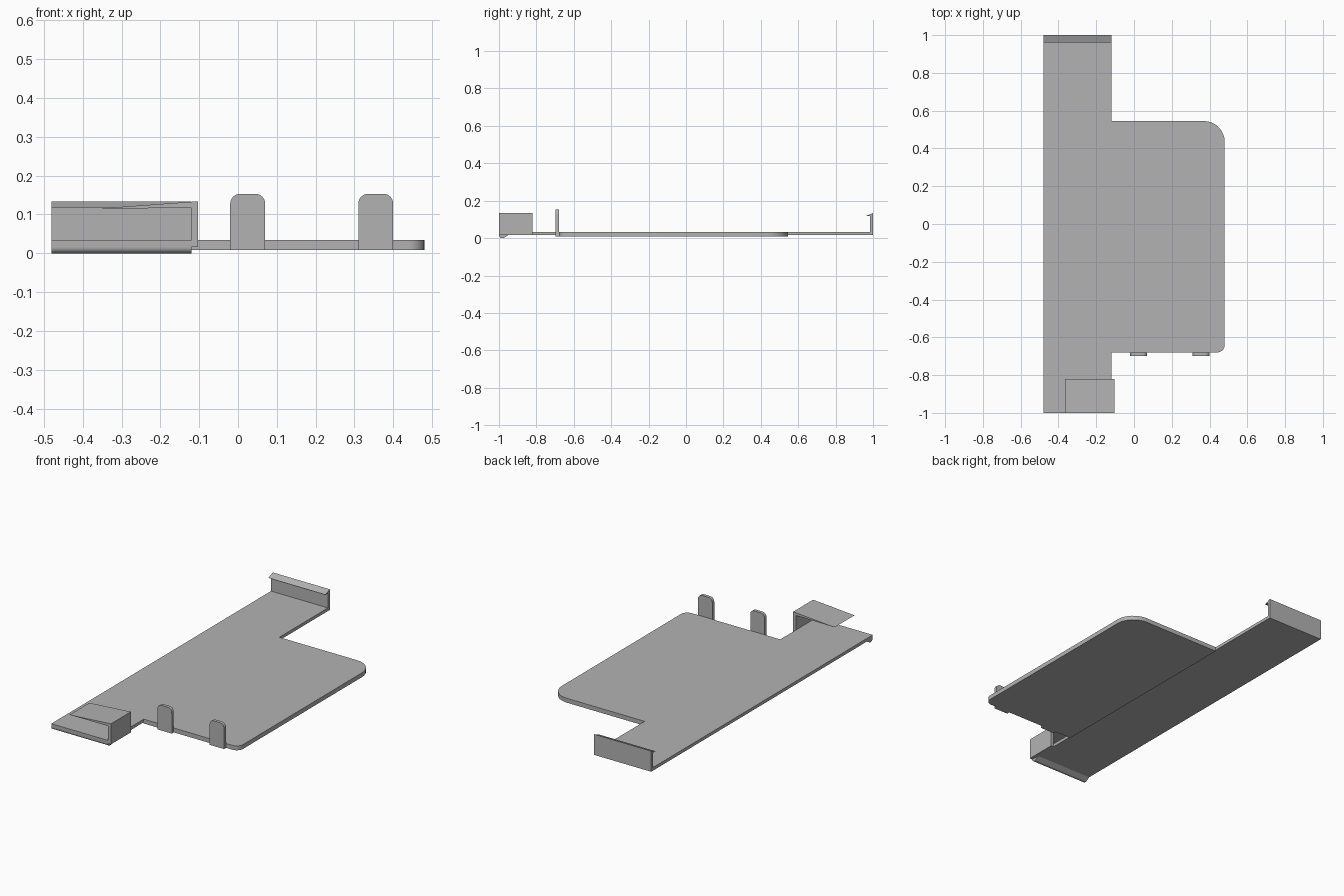
import bpy, bmesh, math
from mathutils import Vector

cube = bpy.data.objects.get("Cube")
if cube:
    bpy.data.objects.remove(cube, do_unlink=True)

grey = bpy.data.materials.new("plain_grey")
grey.use_nodes = True
colour = (0.45, 0.45, 0.45, 1)
grey.diffuse_color = colour
grey.node_tree.nodes["Principled BSDF"].inputs["Base Color"].default_value = colour


def rounded(corners, steps=8):
    """Outline from (a, b, radius) corners, rounding those with a radius."""
    points = []
    for i, (a, b, r) in enumerate(corners):
        p = Vector((a, b))
        if not r:
            points.append(p)
            continue
        before = (Vector(corners[i - 1][:2]) - p).normalized()
        after = (Vector(corners[(i + 1) % len(corners)][:2]) - p).normalized()
        centre = p + (before + after) * r
        for k in range(steps + 1):
            t = k / steps * math.pi / 2
            points.append(centre - after * r * math.cos(t) - before * r * math.sin(t))
    return points


def extrude(name, outline, axis, start, end):
    """Prism with its outline in the plane across the axis."""
    place = {"x": lambda a, b, d: (d, a, b),
             "y": lambda a, b, d: (a, d, b),
             "z": lambda a, b, d: (a, b, d)}[axis]
    bm = bmesh.new()
    face = bm.faces.new([bm.verts.new(place(p[0], p[1], start)) for p in outline])
    moved = bmesh.ops.extrude_face_region(bm, geom=[face])["geom"]
    verts = [v for v in moved if isinstance(v, bmesh.types.BMVert)]
    bmesh.ops.translate(bm, verts=verts, vec=place(0, 0, end - start))
    bmesh.ops.recalc_face_normals(bm, faces=bm.faces)
    mesh = bpy.data.meshes.new(name)
    bm.to_mesh(mesh)
    bm.free()
    mesh.materials.append(grey)
    obj = bpy.data.objects.new(name, mesh)
    bpy.context.collection.objects.link(obj)
    bpy.ops.object.select_all(action="DESELECT")
    obj.select_set(True)
    bpy.context.view_layer.objects.active = obj
    bpy.ops.object.shade_smooth_by_angle(angle=math.radians(30))
    return obj


left, inner, right = -0.48, -0.12, 0.48
base, top, rim = 0.016, 0.034, 0.134

# Wide plate with rounded outer corners
extrude("main_plate", rounded([(inner, -0.68, 0), (right, -0.68, 0.04),
                               (right, 0.545, 0.11), (inner, 0.545, 0)]),
        "z", 0.009, top)

# Long strip, rear hook and rounded front lip as one side profile
extrude("strip_with_hook",
        rounded([(-1, top, 0), (-1, 0, 0.016), (-0.975, 0, 0), (-0.95, base, 0),
                 (1, base, 0), (1, rim, 0), (0.96, 0.118, 0),
                 (0.983, 0.118, 0), (0.983, top, 0)]),
        "x", left, inner)

# Side clip: upright wall with a tapered tongue over the strip
extrude("side_clip", [(inner, base), (-0.103, base), (-0.103, rim),
                      (-0.365, 0.115), (inner, 0.117)],
        "y", -1, -0.82)

# Upright tabs on the front edge
for name, x in (("tab_right", -0.02), ("tab_left", 0.31)):
    extrude(name, rounded([(x, 0.009, 0), (x + 0.09, 0.009, 0),
                           (x + 0.09, 0.153, 0.025), (x, 0.153, 0.025)]),
            "y", -0.698, -0.68)
